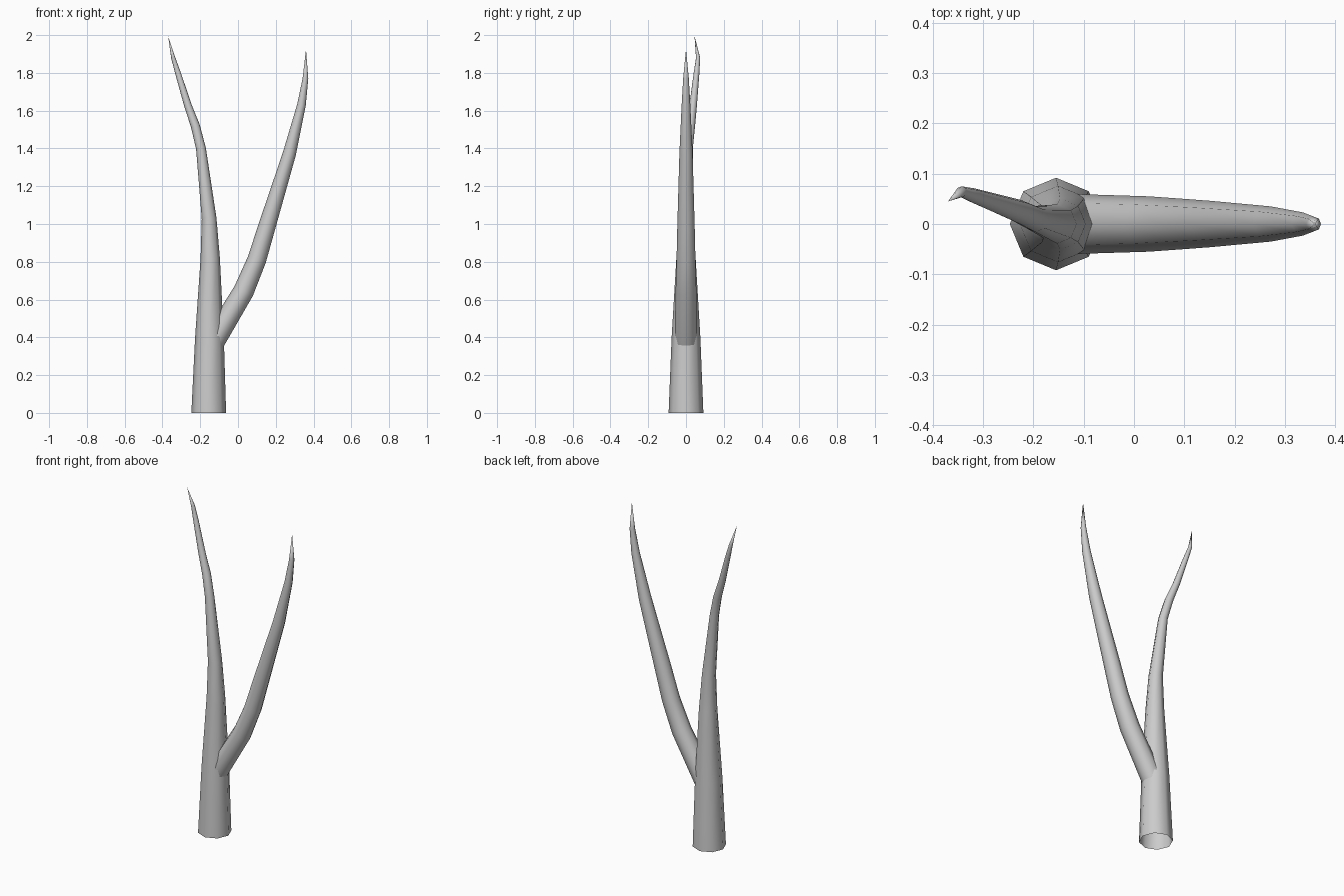
import bpy, bmesh, math
from mathutils import Vector

if "Cube" in bpy.data.objects:
    bpy.data.objects.remove(bpy.data.objects["Cube"])

SIDES = 8


def limb(name, rings, start_dir=None):
    """Tapered eight-sided tube through (x, y, z, radius) rings, open at the base, pointed at the tip."""
    pts = [Vector(r[:3]) for r in rings]
    bm = bmesh.new()
    prev = None
    for i, r in enumerate(rings[:-1]):
        t = (pts[i + 1] - pts[max(i - 1, 0)]).normalized()
        if i == 0 and start_dir:
            t = Vector(start_dir).normalized()
        v = Vector((0, 1, 0))
        v = (v - t * v.dot(t)).normalized()
        u = v.cross(t)
        ring = []
        for k in range(SIDES):
            a = 2 * math.pi * k / SIDES
            ring.append(bm.verts.new(pts[i] + r[3] * (u * math.cos(a) + v * math.sin(a))))
        if prev:
            for k in range(SIDES):
                n = (k + 1) % SIDES
                bm.faces.new((prev[k], prev[n], ring[n], ring[k]))
        prev = ring
    tip = bm.verts.new(pts[-1])
    for k in range(SIDES):
        bm.faces.new((prev[k], prev[(k + 1) % SIDES], tip))
    bmesh.ops.recalc_face_normals(bm, faces=bm.faces)
    for f in bm.faces:
        f.smooth = True
    me = bpy.data.meshes.new(name)
    bm.to_mesh(me)
    bm.free()
    ob = bpy.data.objects.new(name, me)
    bpy.context.collection.objects.link(ob)
    return ob


# Main trunk, bending left and slightly back near the top
limb("trunk", [
    (-0.155, 0, 0, 0.092),
    (-0.151, 0, 0.40, 0.076),
    (-0.147, 0, 0.82, 0.051),
    (-0.153, 0, 1.03, 0.039),
    (-0.196, 0.010, 1.40, 0.026),
    (-0.226, 0.024, 1.52, 0.024),
    (-0.266, 0.038, 1.63, 0.020),
    (-0.318, 0.056, 1.80, 0.015),
    (-0.343, 0.064, 1.88, 0.011),
    (-0.370, 0.045, 1.995, 0)], start_dir=(0, 0, 1))

# Side branch, leaving the trunk to the right
limb("branch", [
    (-0.130, 0, 0.378, 0.060),
    (0.030, 0, 0.645, 0.055),
    (0.100, 0, 0.812, 0.050),
    (0.153, 0, 0.987, 0.046),
    (0.272, 0, 1.372, 0.035),
    (0.336, 0, 1.630, 0.023),
    (0.357, 0, 1.770, 0.015),
    (0.360, 0, 1.925, 0)])
